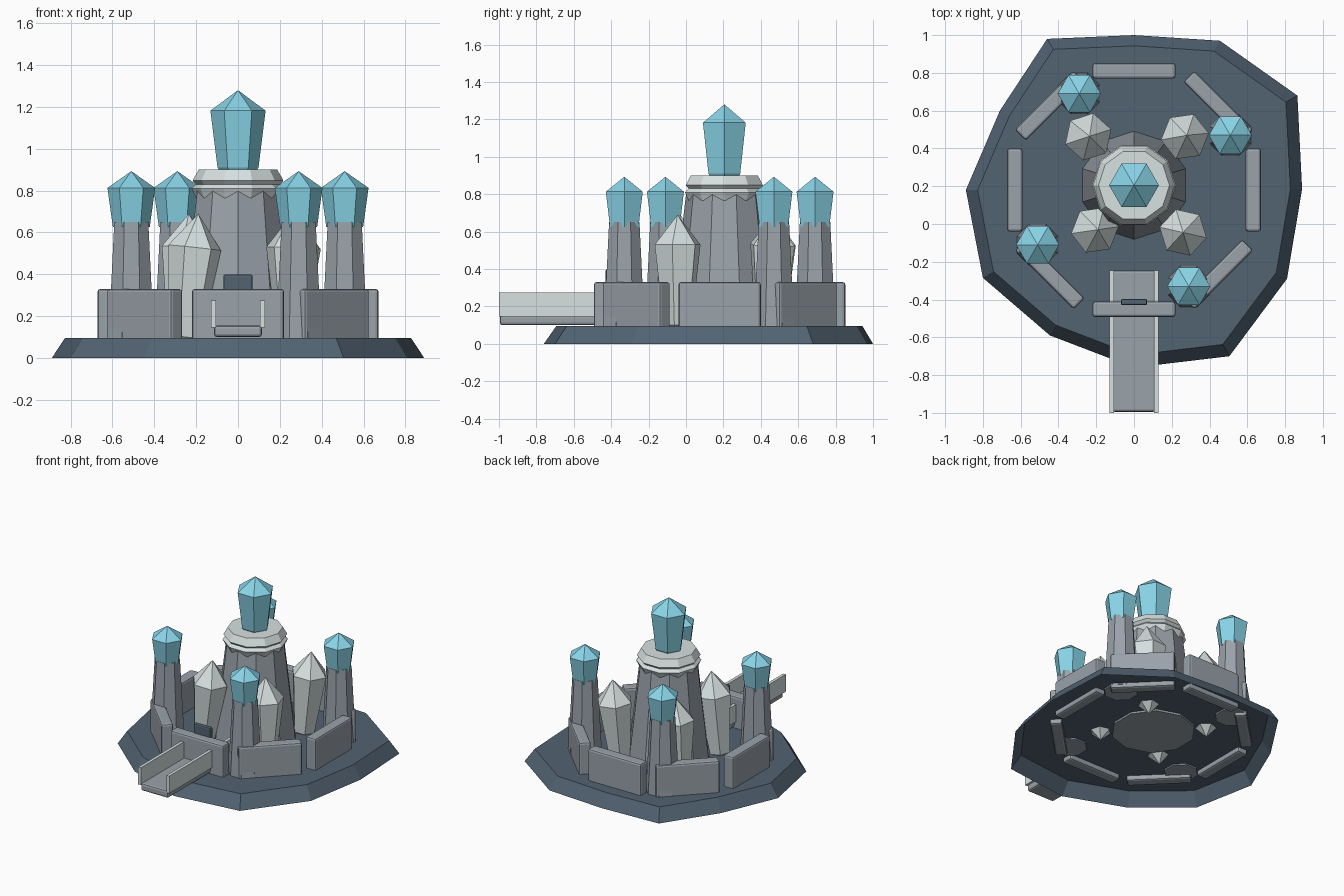
import bpy, bmesh, math
from mathutils import Vector, Matrix

if "Cube" in bpy.data.objects:
    bpy.data.objects.remove(bpy.data.objects["Cube"])


def material(name, rgb):
    m = bpy.data.materials.new(name)
    m.diffuse_color = (*rgb, 1)
    m.use_nodes = True
    m.node_tree.nodes["Principled BSDF"].inputs["Base Color"].default_value = m.diffuse_color
    return m


SLATE = material("slate", (0.085, 0.125, 0.17))
STONE = material("stone", (0.32, 0.36, 0.40))
PALE = material("pale_stone", (0.68, 0.75, 0.75))
CYAN = material("cyan_gem", (0.25, 0.66, 0.80))


def finish(name, bm, mat, fix=True):
    if fix:
        bmesh.ops.recalc_face_normals(bm, faces=bm.faces[:])
    me = bpy.data.meshes.new(name)
    bm.to_mesh(me)
    bm.free()
    me.materials.append(mat)
    ob = bpy.data.objects.new(name, me)
    bpy.context.collection.objects.link(ob)
    return ob


def lathe(name, profile, n, mat, matrix, turn=0.0):
    """Flat-sided turned shape; radius 0 at either end makes a point."""
    bm = bmesh.new()
    rings = []
    for r, z in profile:
        if r == 0:
            rings.append([bm.verts.new((0, 0, z))] * n)
        else:
            a = [turn + 2 * math.pi * i / n for i in range(n)]
            rings.append([bm.verts.new((r * math.cos(t), r * math.sin(t), z)) for t in a])
    for lo, hi in zip(rings, rings[1:]):
        for i in range(n):
            j = (i + 1) % n
            bm.faces.new(list(dict.fromkeys((lo[i], lo[j], hi[j], hi[i]))))
    for ring, r in ((rings[0], profile[0][0]), (rings[-1], profile[-1][0])):
        if r:
            bm.faces.new(ring)
    bm.transform(matrix)
    return finish(name, bm, mat)


def box(name, lo, hi, mat, bevel=0.0, matrix=Matrix()):
    lo, hi = Vector(lo), Vector(hi)
    bm = bmesh.new()
    size = hi - lo
    bmesh.ops.create_cube(bm, size=1, matrix=Matrix.Translation((lo + hi) / 2)
                          @ Matrix.Diagonal((*size, 1)))
    if bevel:
        bmesh.ops.bevel(bm, geom=bm.edges[:], offset=bevel, segments=2,
                        profile=0.5, affect='EDGES')
    bm.transform(matrix)
    return finish(name, bm, mat)


# Irregular rock base, hollow and open underneath
outline = [(0, 1), (-.46, .98), (-.71, .60), (-.89, .18), (-.80, -.285), (-.445, -.59),
           (0, -.76), (.505, -.70), (.81, -.29), (.89, .185), (.865, .68), (.455, .97)]
bm = bmesh.new()
low = [bm.verts.new((x, y, 0)) for x, y in outline]
top = [bm.verts.new((x * .93, .19 + (y - .19) * .93, .095)) for x, y in outline]
for i in range(12):
    j = (i + 1) % 12
    bm.faces.new((low[i], low[j], top[j], top[i]))
bm.faces.new(top)
finish("rock_base", bm, SLATE, fix=False)

# Central tower with pale crown and large gem
keep = Matrix.Translation((0, .205, 0))
lathe("central_tower", [(.288, .08), (.205, .80)], 10, STONE, keep, math.pi / 2)
lathe("tower_crown", [(.20, .765), (.212, .79), (.222, .81), (.20, .83), (.217, .848),
                      (.188, .90)], 10, PALE, keep)
lathe("central_gem", [(.088, .895), (.098, .91), (.132, 1.182), (0, 1.28)], 6, CYAN, keep)

# Four corner towers, each capped by a gem
for k in range(4):
    p = Matrix.Rotation(k * math.pi / 2, 3, 'Z') @ Vector((.29, -.51, 0))
    m = Matrix.Translation(p + Vector((0, .18, 0)))
    lathe(f"corner_tower_{k}", [(.118, .085), (.088, .65)], 8, STONE, m, math.pi / 8)
    lathe(f"corner_gem_{k}", [(.088, .625), (.114, .813), (0, .893)], 6, CYAN, m)

# Leaning pale crystals: base position and tip position
crystals = [((-.26, -.04), (-.19, -.03)), ((.26, -.045), (.26, -.045)),
            ((.235, .44), (.28, .47)), ((-.265, .45), (-.235, .465))]
for k, (b, t) in enumerate(crystals):
    foot, tip = Vector((*b, .03)), Vector((*t, .69))
    d = tip - foot
    m = Matrix.Translation(foot) @ d.to_track_quat('Z', 'Y').to_matrix().to_4x4()
    lathe(f"crystal_{k}", [(0, 0), (.078, .07), (.128, .50), (0, d.length)], 6, PALE, m,
          math.pi / 6 + k * .3)

# Ring of eight wall segments
for k in range(8):
    m = Matrix.Translation((0, .18, 0)) @ Matrix.Rotation(k * math.pi / 4, 4, 'Z')
    box(f"wall_{k}", (-.22, -.672, .06), (.22, -.59, .33), STONE, .014, m)

# Gate panel behind the front wall
box("gate", (-.07, -.43, .10), (.07, -.397, .40), SLATE, .01)

# Bridge with side rails
box("bridge_deck", (-.114, -.995, .10), (.114, -.245, .155), STONE, .014)
for side, s in (("left", -1), ("right", 1)):
    x = sorted((s * .106, s * .129))
    box(f"bridge_rail_{side}", (x[0], -1.0, .145), (x[1], -.245, .275), PALE)
